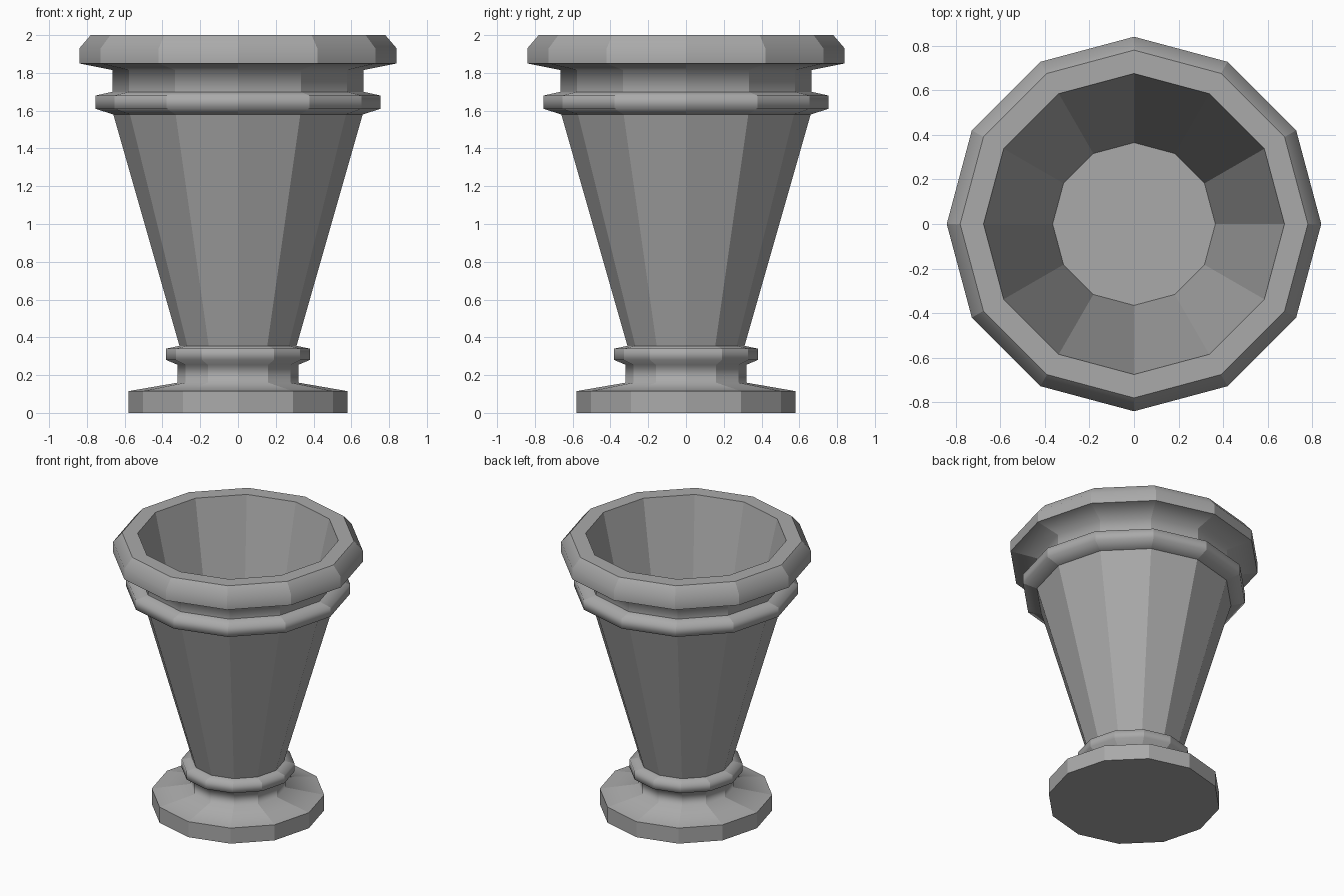
import bpy, bmesh, math

cube = bpy.data.objects.get("Cube")
if cube:
    bpy.data.objects.remove(cube, do_unlink=True)

SIDES = 12

stone = bpy.data.materials.new("grey_stone")
stone.use_nodes = True
grey = (0.4, 0.4, 0.4, 1)
stone.diffuse_color = grey
stone.node_tree.nodes["Principled BSDF"].inputs["Base Color"].default_value = grey

# Profile from the underside up the outside, then down the inside:
# radius, height, crisp corner
profile = [
    (0.58, 0.0, True), (0.58, 0.115, True),        # foot
    (0.32, 0.16, False), (0.32, 0.255, False),     # neck
    (0.38, 0.28, False), (0.38, 0.34, False),      # lower ring
    (0.31, 0.355, True), (0.66, 1.58, True),       # tapered body
    (0.755, 1.61, False), (0.755, 1.68, False),    # upper ring
    (0.665, 1.70, True), (0.665, 1.815, False),    # collar
    (0.84, 1.85, True), (0.84, 1.93, False),       # rim
    (0.78, 2.0, True), (0.675, 2.0, True),         # lip
    (0.365, 0.65, True),                           # inner floor
]

bm = bmesh.new()
rings = []
for radius, height, crisp in profile:
    ring = []
    for i in range(SIDES):
        a = 2 * math.pi * i / SIDES
        ring.append(bm.verts.new((radius * math.cos(a), radius * math.sin(a), height)))
    rings.append(ring)

# Walls between neighbouring rings
for low, high in zip(rings, rings[1:]):
    for i in range(SIDES):
        j = (i + 1) % SIDES
        bm.faces.new((low[i], low[j], high[j], high[i]))

# Underside and inner floor
bm.faces.new(rings[0][::-1])
bm.faces.new(rings[-1])
bmesh.ops.recalc_face_normals(bm, faces=bm.faces)

# Facets stay crisp around the urn; mouldings blend along the profile
for face in bm.faces:
    face.smooth = True
for edge in bm.edges:
    edge.smooth = False
for ring, (radius, height, crisp) in zip(rings, profile):
    if not crisp:
        for i in range(SIDES):
            bm.edges.get((ring[i], ring[(i + 1) % SIDES])).smooth = True

mesh = bpy.data.meshes.new("urn")
bm.to_mesh(mesh)
bm.free()
mesh.materials.append(stone)
urn = bpy.data.objects.new("urn", mesh)
bpy.context.collection.objects.link(urn)
